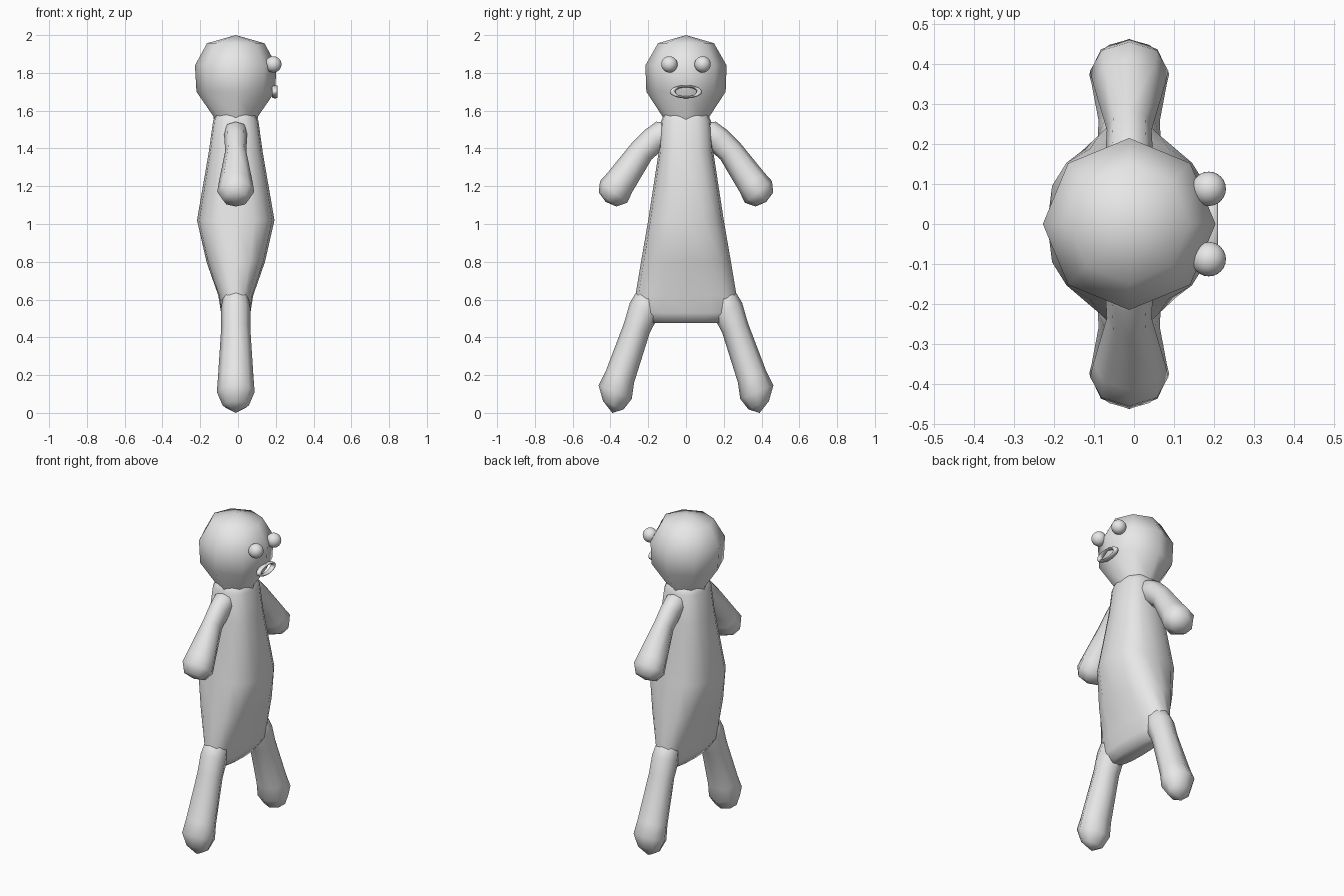
import bpy, bmesh, math

if "Cube" in bpy.data.objects:
    bpy.data.objects.remove(bpy.data.objects["Cube"])

CX = -0.012  # body centre line in x; the figure looks toward +x

grey = bpy.data.materials.new("plain_grey")
grey.diffuse_color = (0.8, 0.8, 0.8, 1)
grey.use_nodes = True
grey.node_tree.nodes["Principled BSDF"].inputs["Base Color"].default_value = grey.diffuse_color


def loft(name, rings, axis=(0, 1), sides=8, power=2.0, mirror=False):
    """Loft rings (y, z, radius_x, radius_side) square to an axis in the yz plane."""
    length = math.hypot(*axis)
    ny, nz = axis[1] / length, -axis[0] / length
    bm = bmesh.new()
    loops = []
    for y, z, rx, rs in rings:
        loop = []
        for i in range(sides):
            a = 2 * math.pi * i / sides
            c, s = math.cos(a), math.sin(a)
            c = math.copysign(abs(c) ** (2 / power), c)
            s = math.copysign(abs(s) ** (2 / power), s)
            loop.append(bm.verts.new((CX + rx * c, y + rs * s * ny, z + rs * s * nz)))
        loops.append(loop)
    for a, b in zip(loops, loops[1:]):
        for i in range(sides):
            j = (i + 1) % sides
            bm.faces.new((a[i], a[j], b[j], b[i]))
    bm.faces.new(loops[0])
    bm.faces.new(loops[-1])
    bmesh.ops.remove_doubles(bm, verts=bm.verts, dist=0.0005)
    bmesh.ops.recalc_face_normals(bm, faces=bm.faces)
    for f in bm.faces:
        f.smooth = True
    me = bpy.data.meshes.new(name)
    bm.to_mesh(me)
    bm.free()
    me.materials.append(grey)
    ob = bpy.data.objects.new(name, me)
    bpy.context.collection.objects.link(ob)
    if mirror:
        m = ob.modifiers.new("mirror", 'MIRROR')
        m.use_axis = (False, True, False)
    return ob


# Head: faceted ball narrowing into the neck
loft("head", [(0, 2.0, 0, 0), (0, 1.957, 0.152, 0.148), (0, 1.84, 0.216, 0.215),
              (0, 1.70, 0.208, 0.21), (0, 1.57, 0.118, 0.125), (0, 1.50, 0.11, 0.12)])

# Torso: thickest at the belly, flaring sideways to the hips
loft("torso", [(0, 1.61, 0.09, 0.10), (0, 1.545, 0.12, 0.133), (0, 1.38, 0.143, 0.145),
               (0, 1.02, 0.205, 0.20), (0, 0.80, 0.155, 0.238), (0, 0.62, 0.092, 0.268),
               (0, 0.53, 0.078, 0.275), (0, 0.475, 0.05, 0.18)],
     sides=16, power=2.6)

# Arms: thin shoulder swelling to a rounded hand
loft("arms", [(0.05, 1.50, 0.05, 0.06), (0.10, 1.495, 0.062, 0.075), (0.165, 1.45, 0.06, 0.072),
              (0.235, 1.385, 0.056, 0.068), (0.35, 1.22, 0.09, 0.083),
              (0.383, 1.17, 0.098, 0.092), (0.415, 1.13, 0.07, 0.06), (0.425, 1.117, 0, 0)],
     axis=(0.62, -0.78), mirror=True)

# Legs: splayed outward with a rounded foot
loft("legs", [(0.17, 0.68, 0.06, 0.06), (0.22, 0.55, 0.078, 0.084), (0.26, 0.45, 0.077, 0.073),
              (0.35, 0.19, 0.094, 0.081), (0.375, 0.11, 0.1, 0.095),
              (0.385, 0.04, 0.07, 0.058), (0.39, 0.0, 0, 0)],
     axis=(0.38, -0.925), mirror=True)


def finish(name):
    ob = bpy.context.object
    ob.name = name
    ob.data.materials.append(grey)
    bpy.ops.object.shade_smooth()


# Eyes
for name, side in (("left_eye", 1), ("right_eye", -1)):
    bpy.ops.mesh.primitive_uv_sphere_add(segments=24, ring_count=16, radius=0.043,
                                         location=(0.187, side * 0.088, 1.845))
    finish(name)

# Mouth: flattened ring
bpy.ops.mesh.primitive_torus_add(major_radius=1, minor_radius=0.2, major_segments=32,
                                 minor_segments=12, location=(0.195, 0, 1.70),
                                 rotation=(0, math.pi / 2, 0))
bpy.context.object.scale = (0.029, 0.071, 0.075)
finish("mouth")
